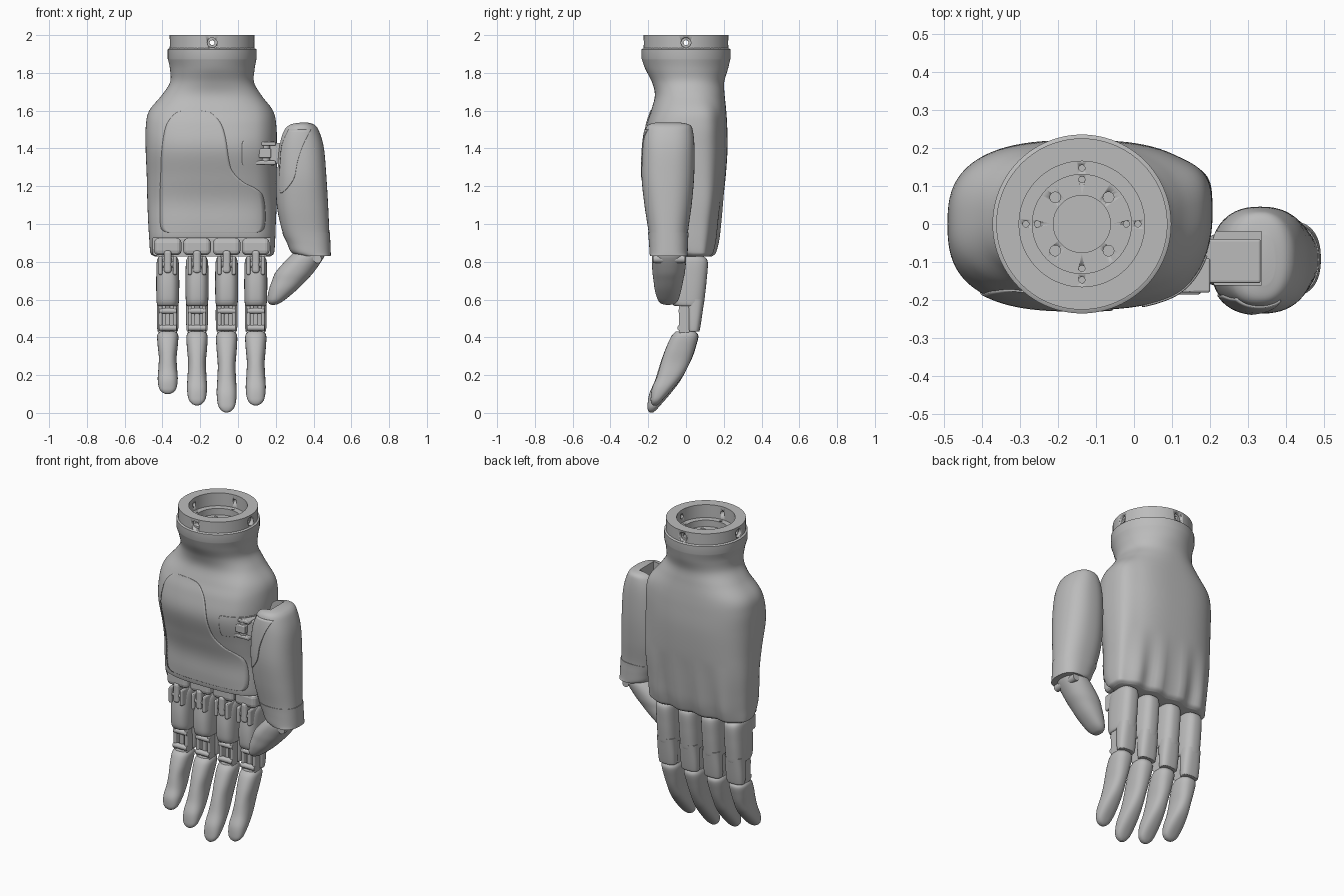
import bpy, bmesh, math
from mathutils import Matrix, Vector

if "Cube" in bpy.data.objects:
    bpy.data.objects.remove(bpy.data.objects["Cube"], do_unlink=True)

grey = bpy.data.materials.new("satin grey")
grey.use_nodes = True
colour = (0.5, 0.5, 0.5, 1)
grey.diffuse_color = colour
grey.node_tree.nodes["Principled BSDF"].inputs["Base Color"].default_value = colour

def finish(bm, name, smooth=True):
    """Turn a bmesh into a named, shaded object."""
    bmesh.ops.recalc_face_normals(bm, faces=bm.faces)
    mesh = bpy.data.meshes.new(name)
    bm.to_mesh(mesh)
    bm.free()
    mesh.materials.append(grey)
    if smooth:
        mesh.shade_smooth()
        mesh.set_sharp_from_angle(angle=math.radians(35))
    obj = bpy.data.objects.new(name, mesh)
    bpy.context.collection.objects.link(obj)
    return obj

def spline(rows, steps=6):
    """Smooth rows of numbers with a Catmull-Rom curve."""
    padded = [rows[0]] + list(rows) + [rows[-1]]
    result = []
    for a, b, c, d in zip(padded, padded[1:], padded[2:], padded[3:]):
        for k in range(steps):
            t = k / steps
            result.append([q + t / 2 * (r - p + t * (2 * p - 5 * q + 4 * r - s + t * (3 * (q - r) + s - p)))
                           for p, q, r, s in zip(a, b, c, d)])
    return result + [list(rows[-1])]

def signed_power(value, power):
    return math.copysign(abs(value) ** power, value)

def level(x, z, side):
    """Default surface adjustment: none."""
    return 0

def loft(name, rings, count=56, adjust=level):
    """Skin rounded slices (z, x low, x high, y front, y back, squareness)."""
    bm = bmesh.new()
    loops = []
    for z, xa, xb, ya, yb, n in rings:
        loop = []
        for i in range(count):
            angle = math.tau * i / count
            x = (xa + xb) / 2 + (xb - xa) / 2 * signed_power(math.cos(angle), 2 / n)
            side = signed_power(math.sin(angle), 2 / n)
            y = (ya + yb) / 2 + (yb - ya) / 2 * side + adjust(x, z, side)
            loop.append(bm.verts.new((x, y, z)))
        loops.append(loop)
    for a, b in zip(loops, loops[1:]):
        for i in range(count):
            j = (i + 1) % count
            bm.faces.new((a[i], a[j], b[j], b[i]))
    bm.faces.new(loops[0])
    bm.faces.new(loops[-1])
    return finish(bm, name)

def front_y(rings, x, z):
    """Front surface of a loft at the given x and z."""
    for a, b in zip(rings, rings[1:]):
        if b[0] <= z <= a[0] and a[0] > b[0]:
            t = (a[0] - z) / (a[0] - b[0])
            z, xa, xb, ya, yb, n = [p + (q - p) * t for p, q in zip(a, b)]
            u = min(1, abs(2 * x - xa - xb) / (xb - xa))
            return (ya + yb) / 2 - (yb - ya) / 2 * (1 - u ** n) ** (1 / n)

def plate(name, rings, outline, adjust=level, columns=24):
    """Thin cover lying on the front of a loft; outline rows are (z, left, right)."""
    bm = bmesh.new()
    grid = []
    for z, xa, xb in spline(outline, 4):
        xs = [xa + (xb - xa) * i / columns for i in range(columns + 1)]
        grid.append([bm.verts.new((x, front_y(rings, x, z) + adjust(x, z, -1) - 0.001, z)) for x in xs])
    for a, b in zip(grid, grid[1:]):
        for i in range(columns):
            bm.faces.new((a[i], a[i + 1], b[i + 1], b[i]))
    solid = finish(bm, name).modifiers.new("thickness", "SOLIDIFY")
    solid.thickness, solid.offset = 0.007, 0

def box(name, xs, ys, zs, bevel=0.006):
    bm = bmesh.new()
    bmesh.ops.create_cube(bm, size=1)
    for v in bm.verts:
        v.co = [sum(s) / 2 + c * (s[1] - s[0]) for c, s in zip(v.co, (xs, ys, zs))]
    obj = finish(bm, name, False)
    if bevel:
        mod = obj.modifiers.new("rounded edges", "BEVEL")
        mod.width, mod.segments = bevel, 3
    return obj

def rod(bm, centre, axis, radius, length):
    """Add a cylinder along an axis."""
    turn = Vector((0, 0, 1)).rotation_difference(Vector(axis)).to_matrix().to_4x4()
    bmesh.ops.create_cone(bm, cap_ends=True, segments=24, radius1=radius, radius2=radius,
                          depth=length, matrix=Matrix.Translation(centre) @ turn)

def pin(name, centre, axis, radius, length):
    bm = bmesh.new()
    rod(bm, centre, axis, radius, length)
    finish(bm, name)

def cut(obj, cutter):
    mod = obj.modifiers.new("cut", "BOOLEAN")
    mod.operation, mod.object, mod.solver, mod.use_self = "DIFFERENCE", cutter, "EXACT", True
    cutter.hide_render = True
    cutter.hide_set(True)

# Wrist coupling: turned ring with stepped socket and screw holes
WRIST = -0.137
bm = bmesh.new()
profile = [(0, 1.79), (.15, 1.79), (.15, 1.86), (.225, 1.86), (.225, 2), (.165, 2), (.165, 1.92),
           (.13, 1.92), (.13, 1.88), (.075, 1.88), (.075, 1.82), (0, 1.82)]
points = [bm.verts.new((WRIST + r, 0, z)) for r, z in profile]
edges = [bm.edges.new(pair) for pair in zip(points, points[1:])]
bmesh.ops.spin(bm, geom=points + edges, cent=(WRIST, 0, 0), axis=(0, 0, 1), angle=math.tau, steps=72)
bmesh.ops.remove_doubles(bm, verts=bm.verts, dist=0.0001)
wrist = finish(bm, "wrist_ring")
bm = bmesh.new()
for i in range(4):
    turn = Matrix.Rotation(math.pi / 2 * i, 3, "Z")
    shift = Vector((WRIST, 0, 0))
    for reach, radius, length in ((.235, .026, .06), (.2, .013, .12)):
        rod(bm, shift + turn @ Vector((reach, 0, 1.96)), turn @ Vector((1, 0, 0)), radius, length)
    for spot, radius in (((.147, 0, 1.92), .008), ((.117, 0, 1.88), .008), ((.07, .07, 1.88), .014)):
        rod(bm, shift + turn @ Vector(spot), (0, 0, 1), radius, .04)
cut(wrist, finish(bm, "wrist_hole_cutter"))

# Palm: hollow collar, body with knuckle ridges, and a notch for the knuckles
def palm_form(x, z, side):
    """Thumb edge leans back; ridges run down the lower back."""
    ridge = 0.011 * min(1, max(0, (1.2 - z) / .3)) * math.cos(math.tau * (x + .06) / .155)
    return 3 * max(0, x - .1) ** 2 + max(0, side) * ridge

collar = [(z, WRIST - r, WRIST + r, -r, r, 2) for z, r in ((1.78, .17), (1.93, .19), (1.931, .224), (1.925, .235))]
palm = collar + spline([
    (1.875, -.372, .098, -.235, .235, 2), (1.82, -.36, .088, -.215, .222, 2),
    (1.75, -.36, .085, -.18, .202, 2.2), (1.68, -.405, .125, -.165, .205, 2.4),
    (1.6, -.47, .185, -.185, .213, 2.6), (1.52, -.488, .203, -.21, .218, 2.7),
    (1.4, -.489, .206, -.225, .22, 2.7), (1.25, -.483, .206, -.185, .21, 2.7),
    (1.12, -.48, .205, -.15, .195, 2.8), (1, -.475, .2, -.145, .18, 2.9),
    (.92, -.47, .197, -.135, .168, 3), (.86, -.466, .193, -.1, .153, 3),
    (.84, -.46, .187, -.07, .143, 3), (.828, -.44, .17, -.04, .125, 3)])
cut(loft("palm", palm, 96, palm_form),
    box("knuckle_notch_cutter", (-.449, .173), (-.4, -.01), (.7, .925), 0))
plate("palm_cover", palm, [
    (1.6, -.28, -.2), (1.585, -.33, -.14), (1.53, -.375, -.09), (1.45, -.395, -.065),
    (1.35, -.405, -.05), (1.28, -.407, -.03), (1.22, -.41, .03), (1.19, -.41, .09),
    (1.15, -.412, .13), (1.05, -.412, .143), (.975, -.405, .135), (.955, -.37, .1)], palm_form)

# Fingers: (centre, tip height)
tip_shape = [(.43, .046, -.055, .05), (.4, .056, -.08, .062), (.33, .053, -.112, .042),
             (.25, .047, -.14, .012), (.17, .05, -.165, -.03), (.1, .053, -.195, -.083),
             (.04, .046, -.205, -.135), (.012, .03, -.203, -.16), (0, .01, -.195, -.175)]
root_shape = [(.83, .045, -.03, .09), (.8, .058, -.065, .115), (.7, .061, -.08, .109),
              (.61, .06, -.08, .099), (.575, .057, -.07, .094), (.565, .05, -.055, .088)]
shell_shape = [(.6, .057, .0, .097), (.5, .058, .005, .083), (.44, .055, .008, .073), (.43, .05, .012, .068)]
fingers = {"little": (-.372, .1), "ring": (-.217, .04), "middle": (-.06, .003), "index": (.094, .04)}

def around(centre, shape, square):
    return spline([(z, centre - w, centre + w, a, b, square) for z, w, a, b in shape])

for label, (x, tip) in fingers.items():
    part = label + "_finger_"
    ratio = (.43 - tip) / .43
    bent = []
    for z, w, a, b in tip_shape:
        drop = .43 - z
        shift = (1 - ratio) * drop * .5
        bent.append((.43 - drop * ratio, w, a + shift, b + shift))
    loft(part + "tip", around(x, bent, 2.4), 40)
    loft(part + "root", around(x, root_shape, 2.7), 40)
    loft(part + "back_shell", around(x, shell_shape, 2.7), 40)
    box(part + "knuckle", (x - .073, x + .073), (-.075, .03), (.835, .925), .025)
    box(part + "knuckle_link", (x - .02, x + .02), (-.085, .02), (.74, .86), .014)
    box(part + "joint_link", (x - .013, x + .013), (-.03, .03), (.4, .58))
    for side in (-1, 1):
        cheek = x + side * .038
        box(part + "knuckle_cheek", (cheek - .011, cheek + .011), (-.086, .01), (.73, .83), .01)
        box(part + "joint_cheek", (cheek - .01, cheek + .01), (-.038, .02), (.42, .575), .009)
    for y, z in ((-.062, .785), (-.025, .54), (-.03, .45)):
        pin(part + "pin", (x, y, z), (1, 0, 0), .016, .095)

# Thumb: base with pocket, lower cuff, cover and bent tip
thumb = spline([
    (1.537, .31, .37, -.16, -.03, 2.3), (1.525, .262, .405, -.2, .02, 2.3),
    (1.49, .23, .43, -.218, .037, 2.3), (1.4, .208, .455, -.23, .045, 2.4),
    (1.25, .2, .468, -.235, .043, 2.4), (1.1, .205, .477, -.22, .03, 2.4),
    (.97, .232, .483, -.2, .012, 2.4), (.9, .262, .486, -.193, .008, 2.4),
    (.85, .285, .488, -.19, .006, 2.4), (.83, .33, .488, -.188, .005, 2.4)])
base = loft("thumb_base", thumb)
cut(base, box("thumb_pocket_cutter", (.15, .335), (-.16, -.02), (1.3, 1.6), 0))
loft("thumb_cuff", [(z, a - .003, b + .003, c - .003, d + .003, n) for z, a, b, c, d, n in thumb if z < .955])
plate("thumb_cover", thumb, [(1.5, .27, .385), (1.42, .235, .345), (1.33, .225, .315),
                             (1.25, .222, .3), (1.2, .222, .27), (1.165, .225, .235)])
loft("thumb_tip", spline([
    (.87, .32, .45, -.16, -.02, 2.2), (.83, .275, .457, -.18, 0, 2.2),
    (.75, .203, .405, -.178, -.005, 2.2), (.7, .18, .36, -.172, -.015, 2.2),
    (.65, .163, .31, -.165, -.025, 2.2), (.6, .156, .25, -.15, -.04, 2.2),
    (.578, .165, .215, -.13, -.06, 2.2), (.572, .18, .195, -.105, -.085, 2.2)]))
pin("thumb_tip_pin", (.42, -.09, .815), (0, 1, 0), .022, .17)

# Thumb hinge on the palm edge
plate("hinge_plate", palm, [(1.44, .035, .18), (1.425, .022, .19), (1.325, .022, .19), (1.31, .035, .18)], palm_form)
box("thumb_arm", (.15, .333), (-.155, -.04), (1.32, 1.43))
box("hinge_block", (.11, .175), (-.185, -.1), (1.35, 1.4))
for low, high in ((1.315, 1.335), (1.415, 1.435)):
    box("hinge_bracket", (.07, .2), (-.18, -.09), (low, high))
pin("hinge_pin", (.147, -.155, 1.375), (0, 0, 1), .022, .12)
